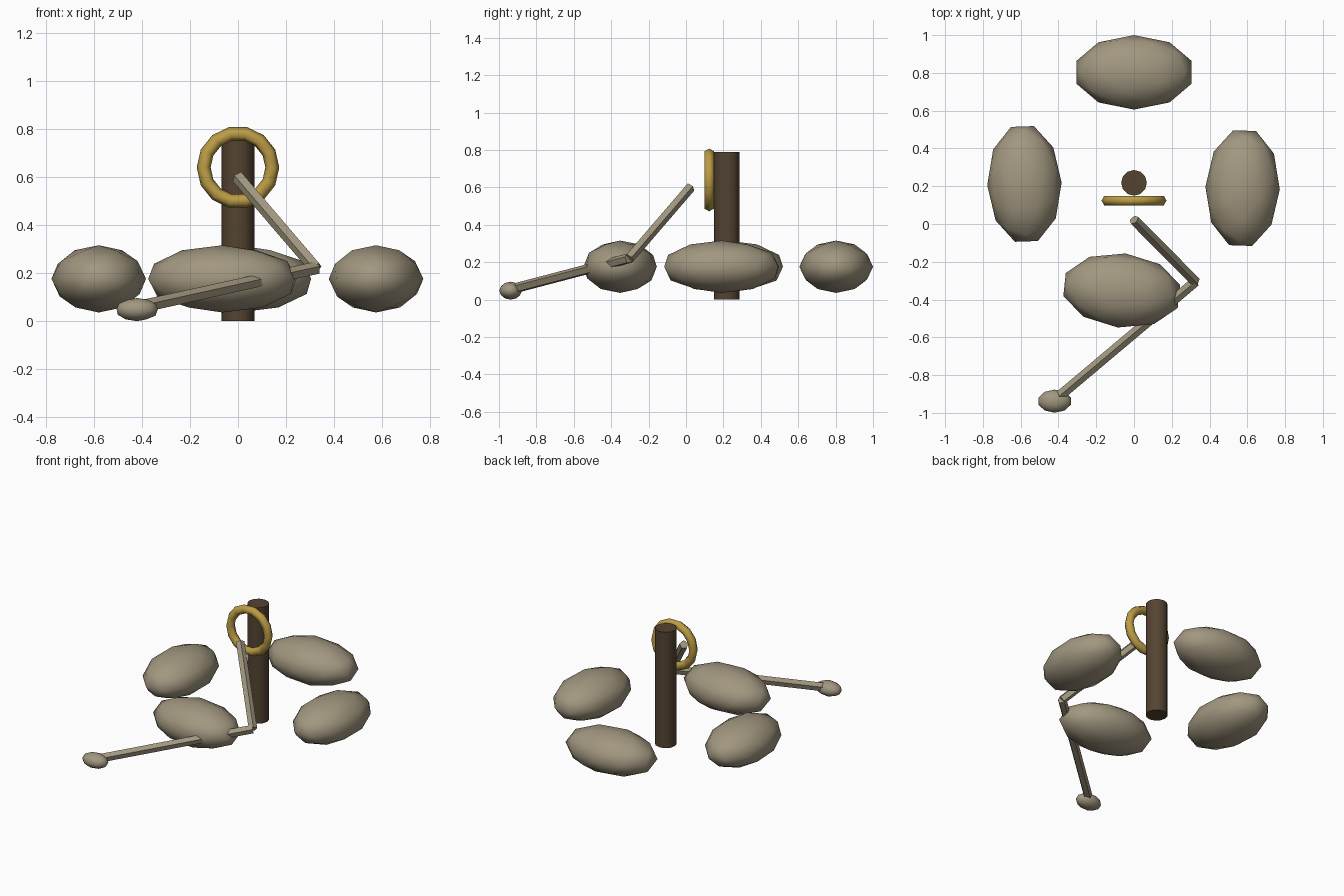
import bpy
from math import radians
from mathutils import Vector

cube = bpy.data.objects.get("Cube")
if cube:
    bpy.data.objects.remove(cube, do_unlink=True)


def material(name, color):
    m = bpy.data.materials.new(name)
    m.use_nodes = True
    m.diffuse_color = (*color, 1)
    m.node_tree.nodes["Principled BSDF"].inputs["Base Color"].default_value = (*color, 1)
    return m


stone = material("warm stone grey", (0.36, 0.31, 0.215))
wood = material("dark brown wood", (0.09, 0.057, 0.031))
gold = material("dull gold", (0.5, 0.335, 0.06))


def finish(name, mat, smooth=40):
    ob = bpy.context.object
    ob.name = name
    ob.data.materials.append(mat)
    bpy.ops.object.transform_apply(location=False, rotation=True, scale=True)
    bpy.ops.object.shade_smooth_by_angle(angle=radians(smooth))
    return ob


def pebble(name, center, radii, turn):
    bpy.ops.mesh.primitive_ico_sphere_add(subdivisions=2, radius=1, location=center,
                                          rotation=(0, 0, radians(turn)))
    bpy.context.object.scale = radii
    finish(name, stone, 60)


def rod(name, start, end, radius):
    a, b = Vector(start), Vector(end)
    bpy.ops.mesh.primitive_cylinder_add(vertices=5, radius=radius, depth=(b - a).length,
                                        location=(a + b) / 2)
    bpy.context.object.rotation_euler = (b - a).to_track_quat("Z", "Y").to_euler()
    finish(name, stone, 30)


# Ring of four large stones, long sides facing the middle
big = (0.32, 0.197, 0.14)
for name, x, y, turn in (("front_stone", -0.065, -0.352, 174), ("back_stone", 0, 0.803, 180),
                         ("left_stone", 0.575, 0.19, 268), ("right_stone", -0.58, 0.212, 92)):
    pebble(name, (x, y, 0.176), big, turn)

# Upright post
bpy.ops.mesh.primitive_cylinder_add(vertices=12, radius=0.068, depth=0.79,
                                    location=(0, 0.218, 0.395))
finish("post", wood)

# Ring hung on the front of the post
bpy.ops.mesh.primitive_torus_add(major_segments=14, minor_segments=6, major_radius=0.143,
                                 minor_radius=0.029, location=(0, 0.124, 0.64),
                                 rotation=(radians(90), 0, 0))
finish("ring", gold, 70)

# Bent arm with a small weight at its end
elbow = (0.325, -0.305, 0.22)
rod("upper_rod", (0, 0.022, 0.6), elbow, 0.028)
rod("lower_rod", elbow, (-0.4, -0.915, 0.06), 0.028)
pebble("end_weight", (-0.42, -0.938, 0.048), (0.09, 0.061, 0.048), 0)
